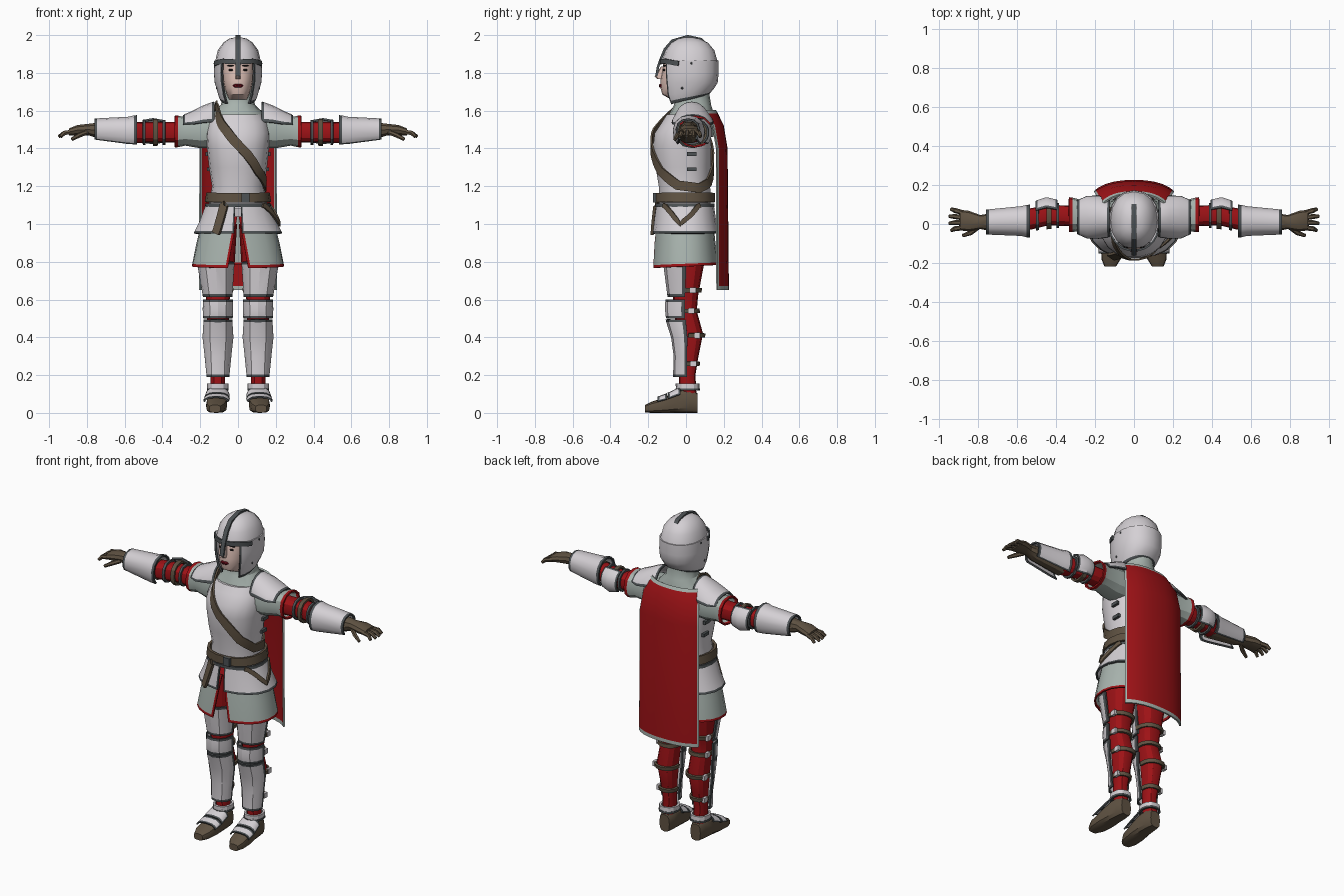
import bpy, bmesh
from math import cos, sin, radians, copysign
from mathutils import Vector, Matrix

if "Cube" in bpy.data.objects:
    bpy.data.objects.remove(bpy.data.objects["Cube"])
made = []


def paint(name, *rgb):
    m = bpy.data.materials.new(name)
    m.use_nodes = True
    m.diffuse_color = (*rgb, 1)
    node = next(n for n in m.node_tree.nodes if n.type == 'BSDF_PRINCIPLED')
    node.inputs["Base Color"].default_value = (*rgb, 1)
    return m


PLATE = paint("pale steel", .66, .63, .66)
MAIL = paint("grey green mail", .39, .45, .42)
RED = paint("red cloth", .34, .006, .008)
BROWN = paint("brown leather", .115, .085, .055)
DARK = paint("dark steel trim", .075, .085, .09)
SKIN = paint("pale skin", .72, .52, .46)
LIPS = paint("dark red lips", .16, .005, .012)
BLACK = paint("black eyes", .015, .012, .012)


def add(name, data, mats, thick=0, mirror=False):
    ob = bpy.data.objects.new(name, data)
    bpy.context.scene.collection.objects.link(ob)
    for m in mats:
        data.materials.append(m)
    if thick:
        mod = ob.modifiers.new("thickness", 'SOLIDIFY')
        mod.thickness, mod.offset = thick, 0
    if mirror:
        ob.modifiers.new("mirror", 'MIRROR')
    made.append(ob)


def finish(bm, name, mats, thick=0, mirror=False):
    bmesh.ops.recalc_face_normals(bm, faces=bm.faces)
    me = bpy.data.meshes.new(name)
    bm.to_mesh(me)
    bm.free()
    add(name, me, mats, thick, mirror)


def at(rings, t):
    """Cross-section (position, centre u, centre v, radius u, radius v, tilt) at t."""
    rs = sorted(tuple(r) + (0,) * (6 - len(r)) for r in rings)
    for a, b in zip(rs, rs[1:]):
        if t <= b[0] or b is rs[-1]:
            k = max(0, min(1, (t - a[0]) / (b[0] - a[0])))
            return tuple(i + (j - i) * k for i, j in zip(a, b))


def ring_pt(r, deg, off=0, axis='z', p=.9):
    c, s = cos(radians(deg)), sin(radians(deg))
    u = r[1] + (r[3] + off) * copysign(abs(c) ** p, c)
    v = r[2] + (r[4] + off) * copysign(abs(s) ** p, s)
    t = r[0] + r[5] * s
    return {'z': (u, v, t), 'x': (t, u, v), 'y': (u, t, v)}[axis]


def tube(name, rings, mats, n=12, arc=None, trim=(0, 0, 0), axis='z', p=.9,
         off=0, thick=0, mirror=False):
    """Loft through rings; an arc leaves it open, trim = low, high, side border."""
    lo, hi = min(r[0] for r in rings), max(r[0] for r in rings)
    ts = sorted({r[0] for r in rings} | {lo + trim[0], hi - trim[1]})
    span = arc if callable(arc) else (lambda t: arc or (0, 360))
    fr = [i / n for i in range(n + (1 if arc else 0))]
    side = trim[2] / (span(lo)[1] - span(lo)[0])
    if side:
        fr = sorted(fr + [side, 1 - side])
    eps = 1e-5
    in_t = lambda t: (trim[0] and t < lo + trim[0] + eps) or (trim[1] and t > hi - trim[1] - eps)
    in_f = lambda f: side and (f < side + eps or f > 1 - side - eps)
    bm = bmesh.new()
    grid = []
    for t in ts:
        a0, a1 = span(t)
        grid.append([bm.verts.new(ring_pt(at(rings, t), a0 + (a1 - a0) * f,
                     off + (.005 if in_t(t) or in_f(f) else 0), axis, p)) for f in fr])
    cols = len(fr) - (1 if arc else 0)
    for i in range(len(ts) - 1):
        for j in range(cols):
            k = (j + 1) % len(fr)
            face = bm.faces.new((grid[i][j], grid[i][k], grid[i + 1][k], grid[i + 1][j]))
            edge = in_t((ts[i] + ts[i + 1]) / 2) or (arc and in_f((fr[j] + fr[k]) / 2))
            face.material_index = 1 if edge else 0
    if not arc and not thick:
        bm.faces.new(grid[0])
        bm.faces.new(grid[-1])
    finish(bm, name, mats, thick, mirror)


def band(name, rings, t0, t1, mat, **kw):
    kw.setdefault('thick', .012)
    tube(name, [at(rings, t0), at(rings, t1)], [mat], **kw)


def ribbon(name, pts, width, thick, mat, centre, flat=True, closed=False):
    bm = bmesh.new()
    pts, rows, n = [Vector(q) for q in pts], [], len(pts)
    for i, q in enumerate(pts):
        a, b = (pts[i - 1], pts[(i + 1) % n]) if closed else (pts[max(i - 1, 0)], pts[min(i + 1, n - 1)])
        out = q - Vector(centre)
        if flat:
            out.z = 0
        out.normalize()
        s = (b - a).cross(out).normalized() * width / 2
        rows.append([bm.verts.new(v) for v in (q - s, q + s, q + s + out * thick, q - s + out * thick)])
    for i in range(n if closed else n - 1):
        for k in range(4):
            a, b = rows[i], rows[(i + 1) % n]
            bm.faces.new((a[k], a[(k + 1) % 4], b[(k + 1) % 4], b[k]))
    if not closed:
        bm.faces.new(rows[0])
        bm.faces.new(rows[-1])
    finish(bm, name, [mat])


def wrap(name, rings, path, width, thick, mat, off=.004, closed=False):
    """Strap laid on a loft along (angle, height) points."""
    fine = [(a0 + (a1 - a0) * k / 3, z0 + (z1 - z0) * k / 3)
            for (a0, z0), (a1, z1) in zip(path, path[1:]) for k in range(3)]
    if not closed:
        fine.append(path[-1])
    ribbon(name, [ring_pt(at(rings, z), a, off) for a, z in fine], width, thick, mat, (0, 0, 0), closed=closed)


def lump(name, spots, size, mat, ball=True, mirror=True):
    bm = bmesh.new()
    for s in spots:
        m = Matrix.Translation(s) @ Matrix.Diagonal((*size, 1))
        if ball:
            bmesh.ops.create_uvsphere(bm, u_segments=8, v_segments=6, radius=1, matrix=m)
        else:
            bmesh.ops.create_cube(bm, size=2, matrix=m)
    finish(bm, name, [mat], mirror=mirror)


# Head and face
tube("head", [(1.66, 0, -.02, .05, .06), (1.685, 0, -.045, .058, .08), (1.72, 0, -.035, .072, .1),
              (1.76, 0, -.03, .08, .105), (1.82, 0, -.02, .088, .105), (1.88, 0, -.01, .09, .105)], [SKIN], n=16)
tube("nose", [(1.768, 0, -.13, .013, .022), (1.782, 0, -.13, .013, .036), (1.835, 0, -.12, .008, .012)], [SKIN], n=8)
lump("mouth", [(0, -.131, 1.732)], (.028, .013, .011), LIPS, mirror=False)
lump("eyes", [(.035, -.114, 1.815)], (.015, .009, .007), BLACK)
lump("eyebrows", [(.037, -.112, 1.838)], (.022, .01, .004), BLACK)

# Helmet
skull = [(1.66, 0, .01, .083, .1, .03), (1.7, 0, .015, .104, .128, .02), (1.75, 0, .02, .119, .142),
         (1.8, 0, .02, .123, .147), (1.865, 0, .02, .12, .146)]
dome = [skull[-1], (1.92, 0, .02, .107, .13), (1.96, 0, .018, .078, .098), (1.982, 0, .015, .045, .055),
        (1.99, 0, .012, .005, .005)]
tube("helmet_sides", skull, [PLATE, DARK], n=14, arc=(-52, 232), trim=(.014, 0, 4), thick=.012)
tube("helmet_dome", dome, [PLATE], n=16)
wrap("helmet_brow", skull, [(-160, 1.85), (-125, 1.862), (-90, 1.858), (-55, 1.862), (-20, 1.85)], .026, .01, DARK)
ribbon("helmet_crest", [(0, -.15, 1.785), (0, -.142, 1.83), (0, -.128, 1.87), (0, -.108, 1.92), (0, -.07, 1.965),
       (0, .01, 1.988), (0, .08, 1.972), (0, .12, 1.93)], .026, .013, DARK, (0, .02, 1.8), flat=False)
lump("helmet_rivets", [(.123, .03, 1.85), (.112, -.02, 1.72)], (.006, .007, .007), DARK)

# Neck and trunk
tube("mail_collar", [(1.46, 0, .02, .165, .125), (1.54, 0, .025, .162, .122), (1.585, 0, .03, .135, .118),
     (1.63, 0, .035, .09, .098), (1.68, 0, .035, .08, .09), (1.72, 0, .03, .085, .095)], [MAIL], n=16)
body = [(1.08, 0, -.005, .158, .138), (1.2, 0, -.008, .138, .138), (1.3, 0, -.015, .154, .148),
        (1.41, 0, -.02, .165, .156), (1.48, 0, -.018, .17, .15), (1.54, 0, .002, .158, .13),
        (1.58, 0, .015, .13, .118)]
tube("breastplate", body, [PLATE], n=18)
lump("side_buckles", [(.164, .03, 1.37), (.155, .03, 1.29)], (.008, .025, .01), DARK, ball=False)
wrap("shoulder_sash", body + [(1.63, 0, .03, .105, .1)],
     [(-150, 1.61), (-125, 1.55), (-107, 1.49), (-90, 1.42), (-50, 1.28), (-12, 1.205), (30, 1.19), (60, 1.22),
      (95, 1.32), (130, 1.46), (160, 1.58), (185, 1.63), (210, 1.61)], .05, .01, BROWN, closed=True)
band("belt", body, 1.115, 1.165, BROWN, n=18, off=.016, thick=.016)
band("belt_edge", body, 1.09, 1.108, DARK, n=18, off=.014)
lump("belt_buckle", [(.04, -.168, 1.14)], (.022, .008, .025), DARK, ball=False, mirror=False)

# Hip plates and mail skirt
hips = [(.95, 0, 0, .226, .166), (1.02, 0, -.002, .197, .156), (1.1, 0, -.005, .162, .142)]
tube("hip_plates", hips, [PLATE, DARK], n=18, arc=(-86, 266), trim=(.012, .01, 2), thick=.01)
tube("mail_skirt", [(.775, 0, -.003, .236, .164, .008), (.9, 0, -.003, .216, .155), (1.04, 0, -.003, .18, .14)],
     [MAIL, RED], n=20, arc=lambda t: (-90 + (1.06 - t) * 38, 270 - (1.06 - t) * 38), trim=(.014, 0, 3), thick=.008)
wrap("front_belt_end", hips, [(-111, 1.13), (-113, 1.04), (-116, .925)], .045, .016, BROWN, off=.012)
wrap("side_belt_loop", hips, [(-45, 1.11), (-25, 1.06), (-8, 1.0), (12, 1.06), (28, 1.11)], .025, .01, BROWN, off=.012)

# Cape
tube("cape", [(.65, 0, .117, .215, .1), (1.4, 0, .115, .213, .1), (1.52, 0, .095, .2, .1), (1.6, 0, .05, .17, .1)],
     [RED, MAIL], n=10, arc=(24, 156), trim=(.022, .018, 5), thick=.01)

# Arms
tube("mail_sleeves", [(.1, .03, 1.495, .09, .085), (.2, .035, 1.49, .088, .084), (.28, .045, 1.49, .076, .07),
     (.335, .048, 1.49, .08, .075)], [MAIL, RED], axis='x', trim=(0, .018, 0), thick=.01, mirror=True)
arm = [(.25, .04, 1.485, .055, .055), (.44, .045, 1.485, .052, .054), (.56, .02, 1.485, .056, .056)]
tube("red_sleeves", arm, [RED], axis='x', mirror=True)
band("elbow_straps", arm, .425, .45, BROWN, axis='x', off=.012, mirror=True)
for name, x in (("upper_sleeve_band", .385), ("lower_sleeve_band", .49)):
    band(name, arm, x, x + .014, DARK, axis='x', off=.006, mirror=True)
tube("elbow_plates", [(.395, .045, 1.485, .07, .06), (.45, .048, 1.485, .086, .07), (.505, .04, 1.485, .07, .06)],
     [PLATE, DARK], n=6, arc=(-50, 70), trim=(.01, .01, 8), axis='x', thick=.01, mirror=True)
tube("forearm_plates", [(.535, .015, 1.488, .075, .078), (.58, .015, 1.488, .072, .075),
     (.76, .01, 1.495, .054, .053)], [PLATE, DARK], n=10, arc=(-48, 228), trim=(.016, .014, 7), axis='x',
     thick=.01, mirror=True)
tube("shoulder_plates", [(.125, .03, 1.5, .09, .138), (.18, .035, 1.5, .104, .124), (.24, .035, 1.5, .103, .094),
     (.29, .035, 1.51, .08, .056)], [PLATE, DARK], n=8, arc=(14, 166), trim=(.012, .012, 7), axis='x',
     thick=.01, mirror=True)

# Gloves
tube("gloves", [(.55, .015, 1.485, .06, .06), (.74, .01, 1.495, .045, .044), (.79, .01, 1.5, .036, .032),
     (.85, .015, 1.497, .053, .028), (.895, .02, 1.487, .053, .02)], [BROWN], n=10, axis='x', mirror=True)
fingers = bpy.data.curves.new("fingers", 'CURVE')
fingers.dimensions, fingers.bevel_depth, fingers.bevel_resolution = '3D', .013, 1
fingers.use_fill_caps = True
paths = [[(.88, y, 1.488), (.92, y * 1.2, 1.482), (.955 - abs(y - .02) * .4, y * 1.4 - .005, 1.462)]
         for y in (-.02, .006, .032, .058)]
paths.append([(.8, -.015, 1.485), (.84, -.045, 1.47), (.88, -.06, 1.448)])
for s in (1, -1):
    for path in paths:
        sp = fingers.splines.new('POLY')
        sp.points.add(len(path) - 1)
        for pt, (x, y, z), r in zip(sp.points, path, (1, 1, .7)):
            pt.co, pt.radius = (x * s, y, z, 1), r
add("fingers", fingers, [BROWN])

# Legs
leg = [(.1, .107, .01, .038, .045), (.2, .107, .006, .038, .044), (.3, .107, .016, .047, .05),
       (.42, .107, .025, .06, .065), (.54, .106, -.005, .056, .062), (.62, .106, -.002, .064, .066),
       (.8, .105, .005, .088, .093), (1, .095, 0, .09, .1)]
tube("red_leggings", leg, [RED], mirror=True)
guards = {
    "thigh_plates": [(.615, .108, -.012, .068, .076), (.8, .118, -.008, .09, .104)],
    "knee_plates": [(.5, .106, -.014, .068, .08), (.545, .106, -.014, .071, .092), (.6, .106, -.014, .07, .084)],
    "shin_plates": [(.19, .106, 0, .05, .058), (.3, .106, 0, .061, .06), (.4, .106, 0, .072, .074),
                    (.495, .106, -.01, .066, .088)]}
for name, rings in guards.items():
    tube(name, rings, [PLATE, DARK], n=6, arc=(-184, 4), trim=(.014, .014, 9), thick=.01, mirror=True)
for i, z in enumerate((.26, .41, .54, .65)):
    band("leg_strap_%d" % (i + 1), leg, z - .011, z + .011, BROWN, n=8, arc=(-8, 188), off=.008, mirror=True)
    lump("strap_buckles_%d" % (i + 1), [ring_pt(at(leg, z), 25, .012)], (.008, .015, .015), PLATE, ball=False)
band("ankle_cuffs", leg, .128, .155, PLATE, off=.012, mirror=True)
band("ankle_trim", leg, .118, .13, DARK, off=.014, mirror=True)

# Feet
foot = [(-.218, .122, .022, .03, .02), (-.18, .118, .03, .05, .03), (-.11, .113, .041, .056, .041),
        (-.04, .109, .06, .05, .06), (.02, .107, .064, .044, .064), (.06, .107, .052, .034, .052)]
tube("boots", foot, [BROWN], axis='y', p=.65, mirror=True)
for name, y0, y1 in (("toe_plates", -.15, -.1), ("instep_plates", -.095, -.03)):
    tube(name, [at(foot, y0), at(foot, y1)], [PLATE, DARK], n=6, arc=(20, 160), trim=(.01, .01, 8),
         axis='y', p=.65, off=.008, thick=.008, mirror=True)

# Turn modifiers and curves into meshes, then shade
bpy.ops.object.select_all(action='DESELECT')
for ob in made:
    ob.select_set(True)
bpy.context.view_layer.objects.active = made[0]
bpy.ops.object.convert(target='MESH')
bpy.ops.object.shade_smooth_by_angle(angle=radians(30))
